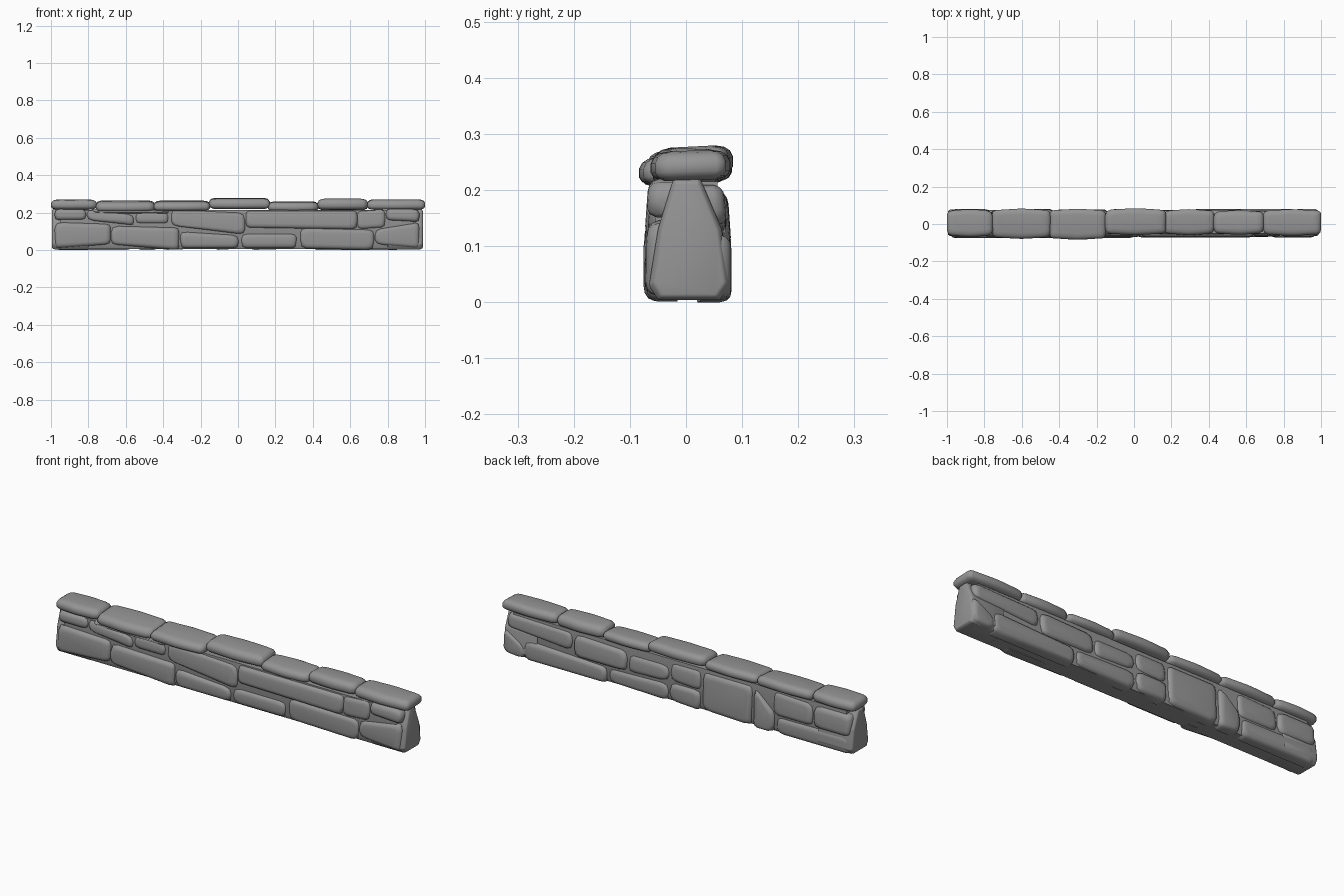
import bpy, bmesh, math, random
from mathutils import Vector

random.seed(4)
cube = bpy.data.objects.get("Cube")
if cube:
    bpy.data.objects.remove(cube, do_unlink=True)

# Single grey stone colour
stone_grey = bpy.data.materials.new("stone grey")
stone_grey.use_nodes = True
GREY = (0.3, 0.3, 0.3, 1)
stone_grey.diffuse_color = GREY
stone_grey.node_tree.nodes["Principled BSDF"].inputs["Base Color"].default_value = GREY


def loft(name, rings, bevel=0.0, angle=50):
    """Skin a stack of equal-length point rings and close both ends."""
    bm = bmesh.new()
    loops = [[bm.verts.new(p) for p in ring] for ring in rings]
    for low, high in zip(loops, loops[1:]):
        for i in range(len(low)):
            j = (i + 1) % len(low)
            bm.faces.new((low[i], low[j], high[j], high[i]))
    bm.faces.new(loops[0][::-1])
    bm.faces.new(loops[-1])
    if bevel:
        bmesh.ops.bevel(bm, geom=bm.edges[:], offset=bevel, segments=2,
                        profile=0.5, affect='EDGES', clamp_overlap=True)
    bmesh.ops.recalc_face_normals(bm, faces=bm.faces[:])
    mesh = bpy.data.meshes.new(name)
    bm.to_mesh(mesh)
    bm.free()
    mesh.shade_smooth()
    mesh.set_sharp_from_angle(angle=math.radians(angle))
    mesh.materials.append(stone_grey)
    obj = bpy.data.objects.new(name, mesh)
    bpy.context.collection.objects.link(obj)
    return obj


def rounded(corners, radius):
    """Replace each corner of a flat outline by a short curve."""
    pts = [Vector(c) for c in corners]
    out = []
    for i, p in enumerate(pts):
        ends = []
        for q in (pts[i - 1], pts[(i + 1) % len(pts)]):
            reach = radius * random.uniform(0.6, 1.4)
            ends.append(p + (q - p) * min(0.4, reach / (q - p).length))
        a, b = ends
        out += [a, (a + b) / 4 + p / 2, b]
    return out


def shrink(outline, inset):
    """Pull an outline inwards by about the same amount on each side."""
    n = len(outline)
    mid = sum(outline, Vector((0, 0))) / n
    half = [max(abs(p[k] - mid[k]) for p in outline) for k in (0, 1)]
    f = [max(0.3, 1 - inset / h) for h in half]
    return [Vector((mid[k] + (p[k] - mid[k]) * f[k] for k in (0, 1))) for p in outline]


def face_stone(name, side, x0, x1, low0, top0, low1, top1):
    """Stone in one wall face: x range, then bottom and top at each end."""
    outline = rounded([(x0, low0), (x1, low1), (x1, top1), (x0, top0)], 0.03)
    proud = (0.073 if side < 0 else 0.078) + random.uniform(-0.004, 0.004)
    rings = []
    for inset, sunk in ((0, 0.055), (0, 0.02), (0.005, 0.008), (0.014, 0.002), (0.026, 0)):
        rings.append([(p.x, side * (proud - sunk - 0.07 * max(0, p.y - 0.1)), p.y)
                      for p in shrink(outline, inset)])
    loft(name, rings)


def cap_stone(name, x0, x1, y0, y1, z0, z1, tilt):
    """Flat coping stone with a soft crown, tilted front to back."""
    xm = (x0 + x1) / 2
    outline = rounded([(x0, y0 + 0.01), (xm, y0), (x1, y0 + 0.01),
                       (x1, y1 - 0.01), (xm, y1), (x0, y1 - 0.01)], 0.025)
    rings = []
    for inset, t in ((0.022, 0), (0.006, 0.12), (0, 0.3), (0, 0.6),
                     (0.006, 0.82), (0.016, 0.94), (0.032, 1)):
        rings.append([(p.x, p.y, z0 + (z1 - z0) * t + tilt * p.y)
                      for p in shrink(outline, inset)])
    loft(name, rings)


# Mortar core and the tapered end stones
core = [(-0.05, 0.006), (0.055, 0.006), (0.066, 0.03), (0.056, 0.215), (-0.052, 0.215), (-0.061, 0.03)]
loft("mortar_core", [[(x, y, z) for y, z in core] for x in (-0.95, 0.94)], angle=30)
end = [(-0.05, 0.004), (0.06, 0.004), (0.078, 0.03), (0.064, 0.13),
       (0.025, 0.222), (-0.022, 0.222), (-0.05, 0.13), (-0.066, 0.03)]
for name, inner, outer in (("right_end_stone", -0.8, -0.995), ("left_end_stone", 0.8, 0.988)):
    step = math.copysign(0.012, outer)
    loft(name, [[(inner, y, z) for y, z in end],
                [(outer - step, y, z) for y, z in end],
                [(outer, 0.005 + (y - 0.005) * 0.88, 0.1 + (z - 0.1) * 0.93) for y, z in end]],
         bevel=0.004)

# Front face stones: lower course, then upper course
front = [
    (-0.98, -0.68, 0.01, 0.15, 0.03, 0.14),
    (-0.68, -0.315, 0.03, 0.13, 0, 0.12),
    (-0.31, 0.005, 0.01, 0.1, 0.01, 0.08),
    (0.015, 0.315, 0.01, 0.09, 0.01, 0.09),
    (0.33, 0.73, 0.01, 0.12, 0, 0.11),
    (0.73, 0.97, 0.03, 0.11, 0.01, 0.15),
    (-0.98, -0.81, 0.16, 0.22, 0.16, 0.22),
    (-0.81, -0.555, 0.16, 0.22, 0.13, 0.19),
    (-0.55, -0.37, 0.14, 0.21, 0.14, 0.21),
    (-0.36, 0.04, 0.13, 0.22, 0.08, 0.2),
    (0.04, 0.64, 0.12, 0.21, 0.11, 0.21),
    (0.635, 0.79, 0.11, 0.21, 0.12, 0.22),
    (0.79, 0.97, 0.16, 0.22, 0.15, 0.22),
]
# Back face stones, from the left end to the right end
back = [
    (0.86, 0.985, 0, 0.06, 0.01, 0.13),
    (0.6, 0.97, 0.11, 0.2, 0.14, 0.21),
    (0.29, 0.59, 0.09, 0.19, 0.09, 0.2),
    (0.4, 0.87, 0, 0.08, 0, 0.1),
    (0.05, 0.39, 0, 0.09, 0.01, 0.08),
    (0.05, 0.28, 0.1, 0.18, 0.09, 0.18),
    (-0.13, 0.045, 0.1, 0.2, 0.11, 0.2),
    (-0.13, 0.045, 0, 0.1, 0.01, 0.1),
    (-0.42, -0.14, 0, 0.2, 0.01, 0.2),
    (-0.55, -0.43, 0, 0.1, 0, 0.2),
    (-0.765, -0.54, 0.09, 0.2, 0.09, 0.21),
    (-0.98, -0.77, 0.09, 0.2, 0.09, 0.2),
    (-0.98, -0.56, 0, 0.09, 0, 0.085),
]
for label, side, stones in (("front", -1, front), ("back", 1, back)):
    for i, spec in enumerate(stones, 1):
        face_stone(f"{label}_stone_{i}", side, *spec)

# Small filler stone high in the front face
face_stone("front_filler_stone", -1, -0.78, -0.37, 0.195, 0.22, 0.19, 0.215)

# Coping stones along the top
caps = [
    (-1, -0.755, -0.07, 0.08, 0.217, 0.27, 0),
    (-0.76, -0.445, -0.08, 0.083, 0.21, 0.262, 0.08),
    (-0.45, -0.15, -0.085, 0.082, 0.213, 0.262, 0.06),
    (-0.155, 0.17, -0.06, 0.085, 0.222, 0.277, 0.05),
    (0.16, 0.43, -0.06, 0.08, 0.21, 0.258, 0.06),
    (0.425, 0.695, -0.058, 0.075, 0.215, 0.274, -0.03),
    (0.69, 1, -0.064, 0.08, 0.217, 0.27, 0.03),
]
for i, spec in enumerate(caps, 1):
    cap_stone(f"coping_stone_{i}", *spec)
